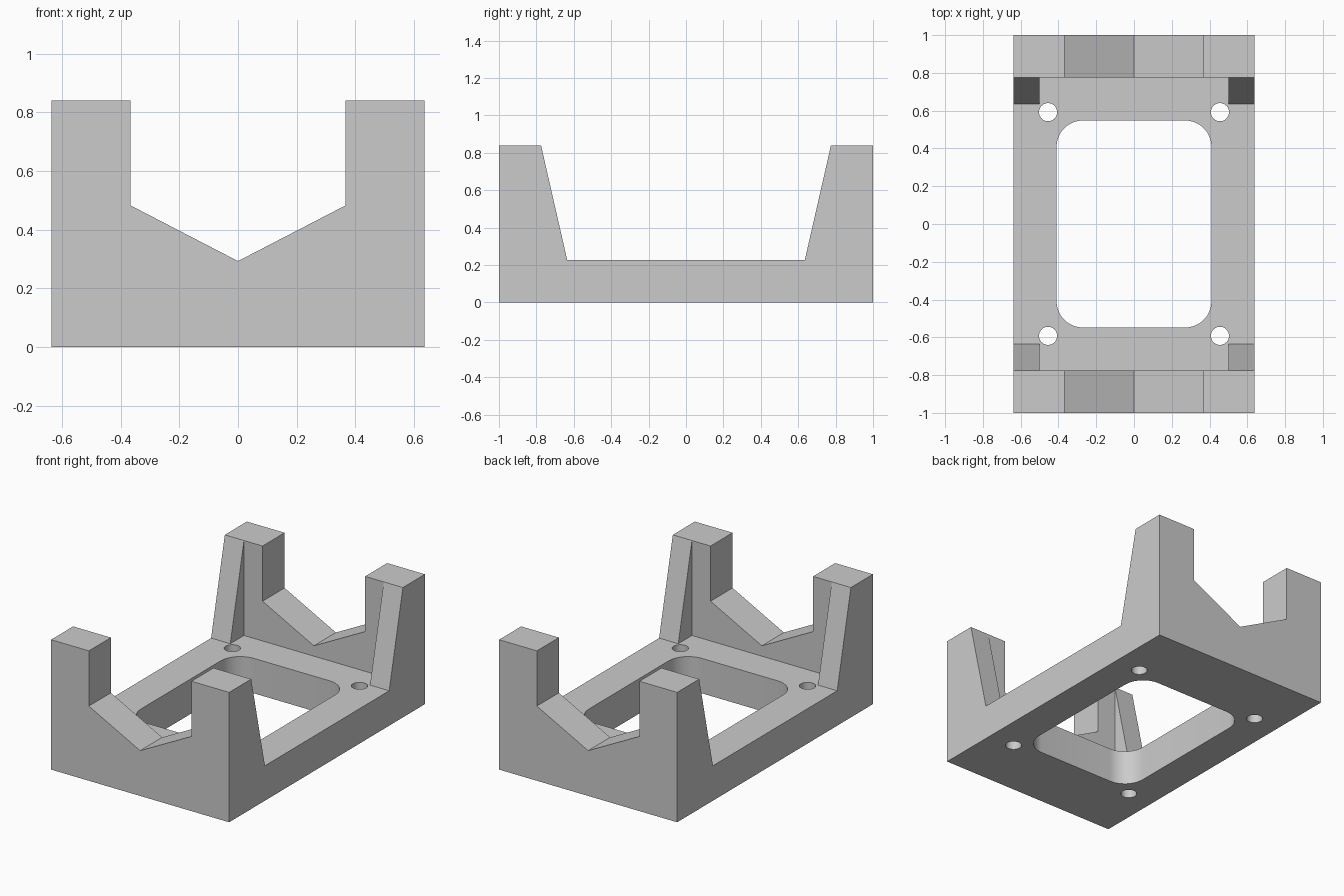
import bpy
import bmesh
import math
from mathutils import Vector

cube = bpy.data.objects.get("Cube")
if cube:
    bpy.data.objects.remove(cube, do_unlink=True)

HALF_W, HALF_L, TOP = 0.637, 1.0, 0.84
FLOOR = 0.226            # top of the base plate
WALL = 0.775             # inner face of the end walls
GUSSET_X = 0.5           # inner side of the corner gussets
GUSSET_Y = 0.635         # foot of the gusset slope

grey = bpy.data.materials.new("plain grey")
grey.use_nodes = True
colour = (0.6, 0.6, 0.6, 1)
grey.diffuse_color = colour
grey.node_tree.nodes["Principled BSDF"].inputs["Base Color"].default_value = colour


def prism(name, profile, axis, start, end):
    """Extrude a 2D profile along x, y or z."""
    place = {"x": lambda a, b, c: (c, a, b),
             "y": lambda a, b, c: (a, c, b),
             "z": lambda a, b, c: (a, b, c)}[axis]
    bm = bmesh.new()
    face = bm.faces.new([bm.verts.new(place(a, b, start)) for a, b in profile])
    ext = bmesh.ops.extrude_face_region(bm, geom=[face])
    moved = [g for g in ext["geom"] if isinstance(g, bmesh.types.BMVert)]
    bmesh.ops.translate(bm, verts=moved, vec=Vector(place(0, 0, end - start)))
    bmesh.ops.recalc_face_normals(bm, faces=bm.faces)
    mesh = bpy.data.meshes.new(name)
    bm.to_mesh(mesh)
    bm.free()
    mesh.materials.append(grey)
    obj = bpy.data.objects.new(name, mesh)
    bpy.context.collection.objects.link(obj)
    return obj


def rectangle(x, y):
    return [(-x, -y), (x, -y), (x, y), (-x, y)]


def arc(cx, cy, r, start, sweep, steps):
    angles = [start + sweep * i / steps for i in range(steps + 1)]
    return [(cx + r * math.cos(a), cy + r * math.sin(a)) for a in angles]


def rounded_rectangle(x, y, r):
    points = []
    for i, (sx, sy) in enumerate([(1, 1), (-1, 1), (-1, -1), (1, -1)]):
        points += arc(sx * (x - r), sy * (y - r), r, i * math.pi / 2, math.pi / 2, 12)
    return points


# Body: side profile with sloping gussets, extruded across the width
half = [(HALF_L, 0), (HALF_L, TOP), (WALL, TOP), (GUSSET_Y, FLOOR)]
side = half + [(-y, z) for y, z in reversed(half)]
body = prism("cradle_body", side, "x", -HALF_W, HALF_W)

# Pocket between the end walls, leaving gussets at the outer corners
cutters = [prism("pocket_cutter", rectangle(GUSSET_X, WALL), "z", FLOOR, 1.2)]

# Notch with a V bottom through both end walls
notch = [(0, 0.293), (0.367, 0.483), (0.367, 1.2), (-0.367, 1.2), (-0.367, 0.483)]
cutters.append(prism("notch_cutter", notch, "y", -1.2, 1.2))

# Rounded opening and four screw holes through the base
cutters.append(prism("opening_cutter", rounded_rectangle(0.41, 0.548, 0.14), "z", -0.2, 0.5))
for sx in (-1, 1):
    for sy in (-1, 1):
        circle = arc(sx * 0.455, sy * 0.592, 0.048, 0, math.tau, 32)[:-1]
        cutters.append(prism("hole_cutter", circle, "z", -0.2, 0.5))

bpy.ops.object.select_all(action="DESELECT")
bpy.context.view_layer.objects.active = body
body.select_set(True)
for cutter in cutters:
    mod = body.modifiers.new("cut", "BOOLEAN")
    mod.operation = "DIFFERENCE"
    mod.solver = "EXACT"
    mod.object = cutter
    bpy.ops.object.modifier_apply(modifier=mod.name)
    bpy.data.objects.remove(cutter, do_unlink=True)

bpy.ops.object.shade_smooth_by_angle(angle=math.radians(30))
